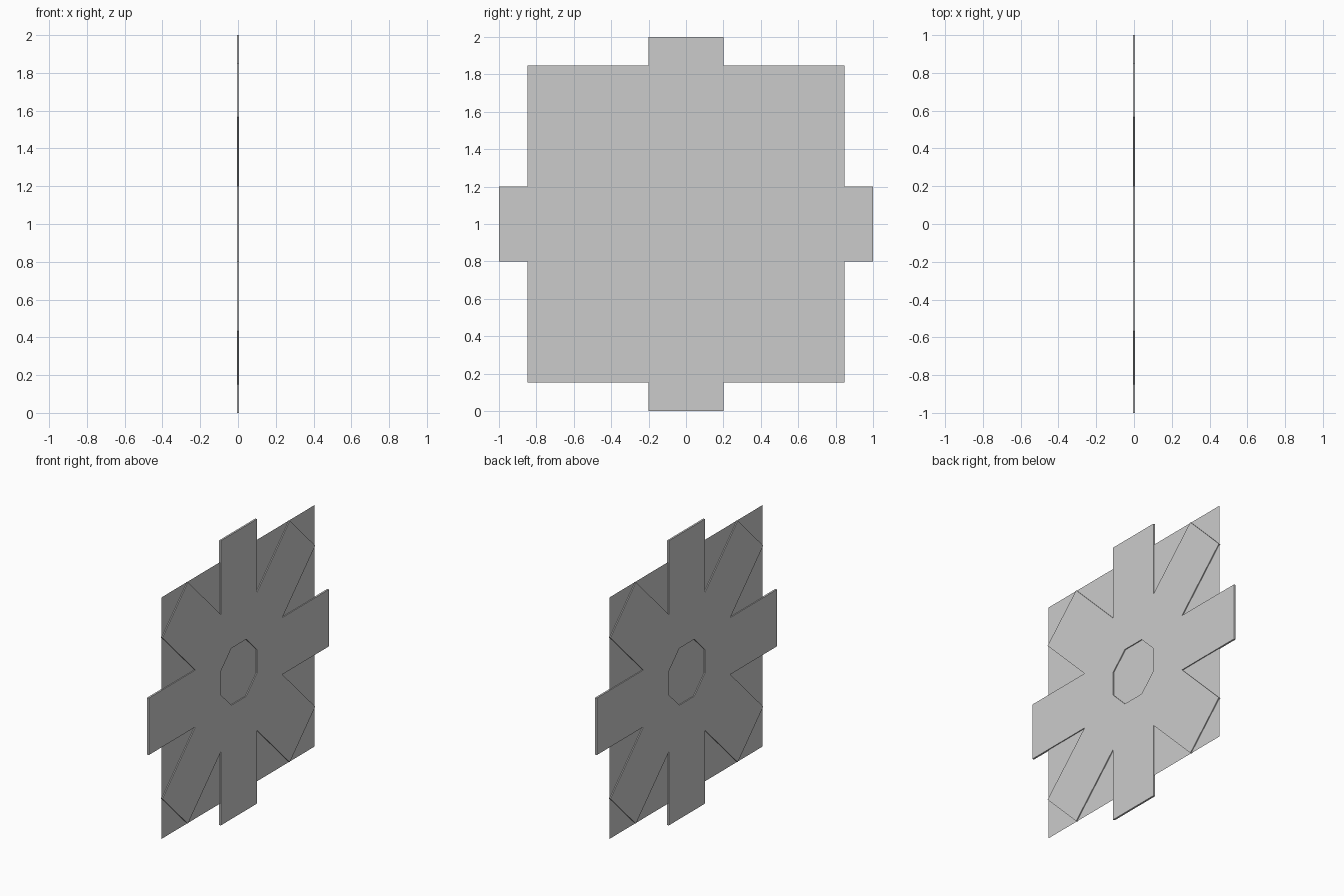
import bpy, bmesh
from math import pi, tan, cos, sin

if "Cube" in bpy.data.objects:
    bpy.data.objects.remove(bpy.data.objects["Cube"])

TEETH = 8
HALF = 0.2            # half width of a tooth, also the hole's apothem
THICK = 0.013
CZ = 1.0              # height of the gear centre
T = tan(pi / TEETH)


def make_object(name, bm):
    mesh = bpy.data.meshes.new(name)
    bm.to_mesh(mesh)
    bm.free()
    obj = bpy.data.objects.new(name, mesh)
    bpy.context.collection.objects.link(obj)
    return obj


# Gear: eight square teeth around an octagonal hole, lying in the YZ plane
bm = bmesh.new()
for k in range(TEETH):
    a = 2 * pi * k / TEETH

    def vert(u, r):
        return bm.verts.new((0, u * cos(a) + r * sin(a), CZ - u * sin(a) + r * cos(a)))

    rows = [(HALF * T, HALF), (HALF, HALF / T), (HALF, 1.0)]
    pairs = [(vert(-u, r), vert(u, r)) for u, r in rows]
    for (l0, r0), (l1, r1) in zip(pairs, pairs[1:]):
        bm.faces.new((l0, r0, r1, l1))
bmesh.ops.remove_doubles(bm, verts=bm.verts, dist=1e-4)
bmesh.ops.recalc_face_normals(bm, faces=bm.faces)

# Give the gear its thickness, centred on x = 0
front = bmesh.ops.extrude_face_region(bm, geom=bm.faces[:])["geom"]
moved = {v for v in front if isinstance(v, bmesh.types.BMVert)}
for v in bm.verts:
    v.co.x = THICK / 2 if v in moved else -THICK / 2
bmesh.ops.recalc_face_normals(bm, faces=bm.faces)
make_object("gear", bm)

# Thin square backing sheet through the middle of the gear
S = HALF * sin(pi / 4) + cos(pi / 4)
bm = bmesh.new()
bm.faces.new([bm.verts.new((0, y * S, CZ + z * S))
              for y, z in ((-1, -1), (1, -1), (1, 1), (-1, 1))])
make_object("backing_sheet", bm)
